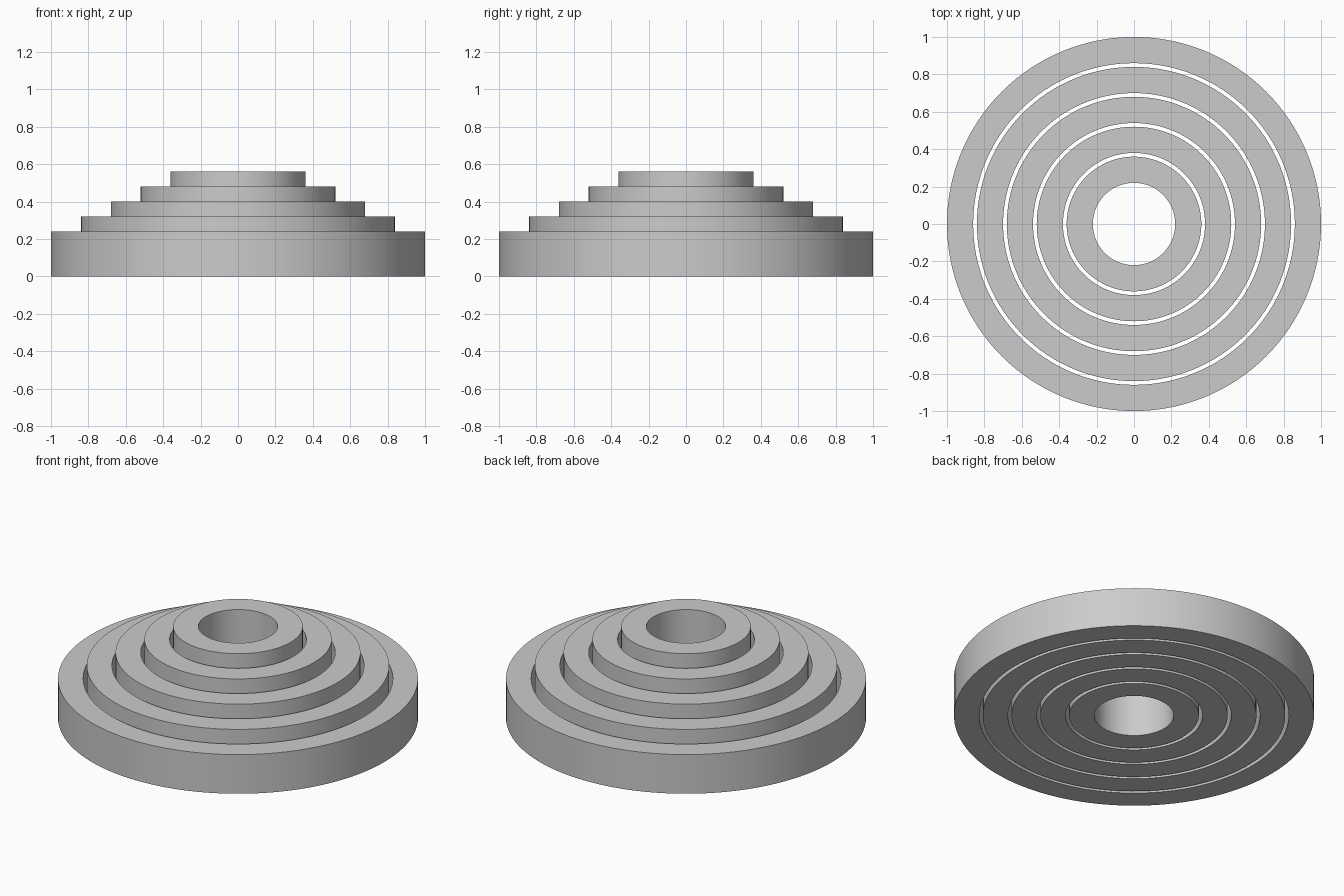
import bpy
import bmesh
import math

SEGMENTS = 128
RING_COUNT = 5
RING_STEP = 0.16
RING_WIDTH = 0.14
BASE_HEIGHT = 0.24
HEIGHT_STEP = 0.08

cube = bpy.data.objects.get("Cube")
if cube:
    bpy.data.objects.remove(cube, do_unlink=True)

# Single plain grey for every ring
grey = bpy.data.materials.new("plain_grey")
grey.use_nodes = True
colour = (0.6, 0.6, 0.6, 1)
grey.diffuse_color = colour
grey.node_tree.nodes["Principled BSDF"].inputs["Base Color"].default_value = colour


def make_ring(name, outer, inner, height):
    """Revolve a rectangular section around the z axis."""
    bm = bmesh.new()
    section = [(inner, 0), (outer, 0), (outer, height), (inner, height)]
    verts = [bm.verts.new((r, 0, z)) for r, z in section]
    edges = [bm.edges.new((verts[i - 1], verts[i])) for i in range(len(verts))]
    bmesh.ops.spin(bm, geom=verts + edges, cent=(0, 0, 0), axis=(0, 0, 1),
                   angle=math.tau, steps=SEGMENTS)
    bmesh.ops.remove_doubles(bm, verts=bm.verts[:], dist=0.0001)
    bmesh.ops.recalc_face_normals(bm, faces=bm.faces[:])
    mesh = bpy.data.meshes.new(name)
    bm.to_mesh(mesh)
    bm.free()
    mesh.materials.append(grey)
    ring = bpy.data.objects.new(name, mesh)
    bpy.context.collection.objects.link(ring)
    return ring


# Nested loose rings, each narrower and taller than the one around it
bpy.ops.object.select_all(action='DESELECT')
for i in range(RING_COUNT):
    outer = 1 - i * RING_STEP
    ring = make_ring(f"ring_{i + 1}", outer, outer - RING_WIDTH,
                     BASE_HEIGHT + i * HEIGHT_STEP)
    ring.select_set(True)
    bpy.context.view_layer.objects.active = ring

# Smooth walls with crisp rims
bpy.ops.object.shade_smooth_by_angle(angle=math.radians(30))
